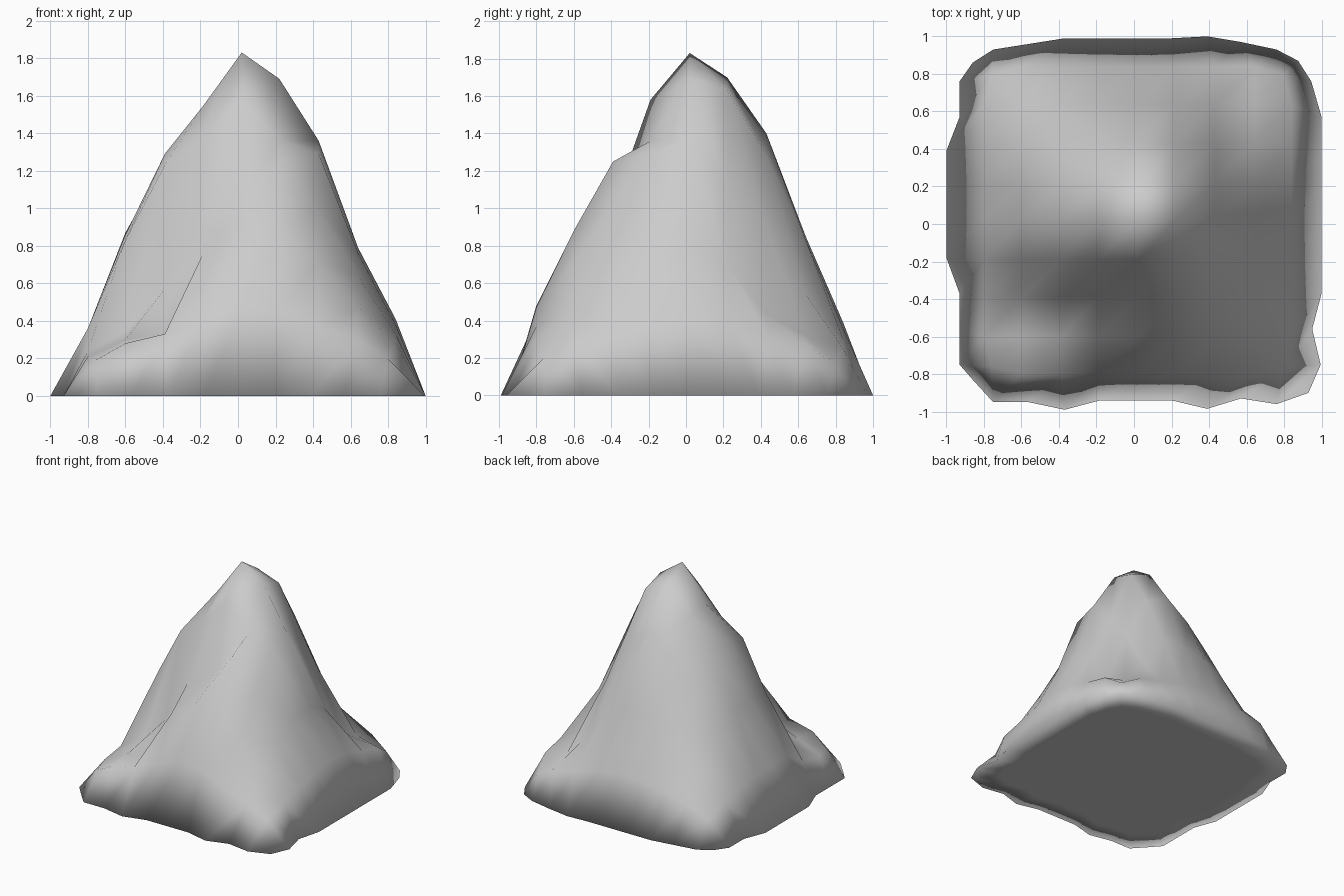
import bpy, bmesh

# Grid lines of the terrain, and the spacing along the rounded foot outline
GRID = [-1, -.8, -.6, -.39, -.19, .02, .22, .43, .64, .84, 1]
EDGE = [-.75, -.56, -.37, -.18, 0, .2, .39, .57, .76]

# Heights of the slopes, front row first, left to right
HEIGHTS = [
    [.19, .28, .33, .41, .48, .47, .37, .30, .20],
    [.21, .30, .33, .75, .88, .88, .72, .47, .28],
    [.24, .35, .57, .92, 1.02, 1.25, 1.00, .64, .33],
    [.36, .83, 1.23, 1.36, 1.58, 1.36, 1.29, .76, .38],
    [.36, .86, 1.29, 1.54, 1.83, 1.69, 1.36, .79, .41],
    [.36, .87, 1.25, 1.50, 1.70, 1.63, 1.13, .70, .39],
    [.34, .75, 1.05, 1.25, 1.40, 1.28, .90, .43, .32],
    [.30, .50, .70, .82, .85, .83, .54, .32, .27],
    [.20, .30, .35, .38, .39, .36, .30, .25, .17],
]

# Distance of the foot outline from the middle on each side
FRONT = [.95, .95, .99, .94, .94, .94, .985, .93, .96]
BACK = [.93, .96, .99, .99, .99, .99, 1, .97, .93]
LEFT = [.93, .93, .93, 1, 1, 1, 1, .93, .93]
RIGHT = [.995, .95, 1, 1, 1, 1, 1, 1, .945]
CORNERS = {(0, 0): (-.86, -.83), (10, 0): (.93, -.90),
           (0, 10): (-.86, .86), (10, 10): (.875, .87)}


def point(i, j):
    if (i, j) in CORNERS:
        return (*CORNERS[i, j], 0)
    if j == 0:
        return (EDGE[i - 1], -FRONT[i - 1], 0)
    if j == 10:
        return (EDGE[i - 1], BACK[i - 1], 0)
    if i == 0:
        return (-LEFT[j - 1], EDGE[j - 1], 0)
    if i == 10:
        return (RIGHT[j - 1], EDGE[j - 1], 0)
    # pull the four inner corners in so they stay inside the rounded foot
    k = .95 if i in (1, 9) and j in (1, 9) else 1
    return (GRID[i] * k, GRID[j] * k, HEIGHTS[j - 1][i - 1])


# Mountain slopes
bm = bmesh.new()
v = [[bm.verts.new(point(i, j)) for i in range(11)] for j in range(11)]
for j in range(10):
    for i in range(10):
        bm.faces.new((v[j][i], v[j][i + 1], v[j + 1][i + 1], v[j + 1][i]))

# Flat underside with an inner ring
ring = (v[0][:10] + [v[j][10] for j in range(10)]
        + v[10][:0:-1] + [v[j][0] for j in range(10, 0, -1)])
inner = [bm.verts.new((p.co.x * .82, p.co.y * .82, 0)) for p in ring]
n = len(ring)
for a in range(n):
    b = (a + 1) % n
    bm.faces.new((ring[b], ring[a], inner[a], inner[b]))
bm.faces.new(inner[::-1])

bmesh.ops.recalc_face_normals(bm, faces=bm.faces)
for f in bm.faces:
    f.smooth = True
mesh = bpy.data.meshes.new("mountain")
bm.to_mesh(mesh)
bm.free()
bpy.context.collection.objects.link(bpy.data.objects.new("mountain", mesh))
